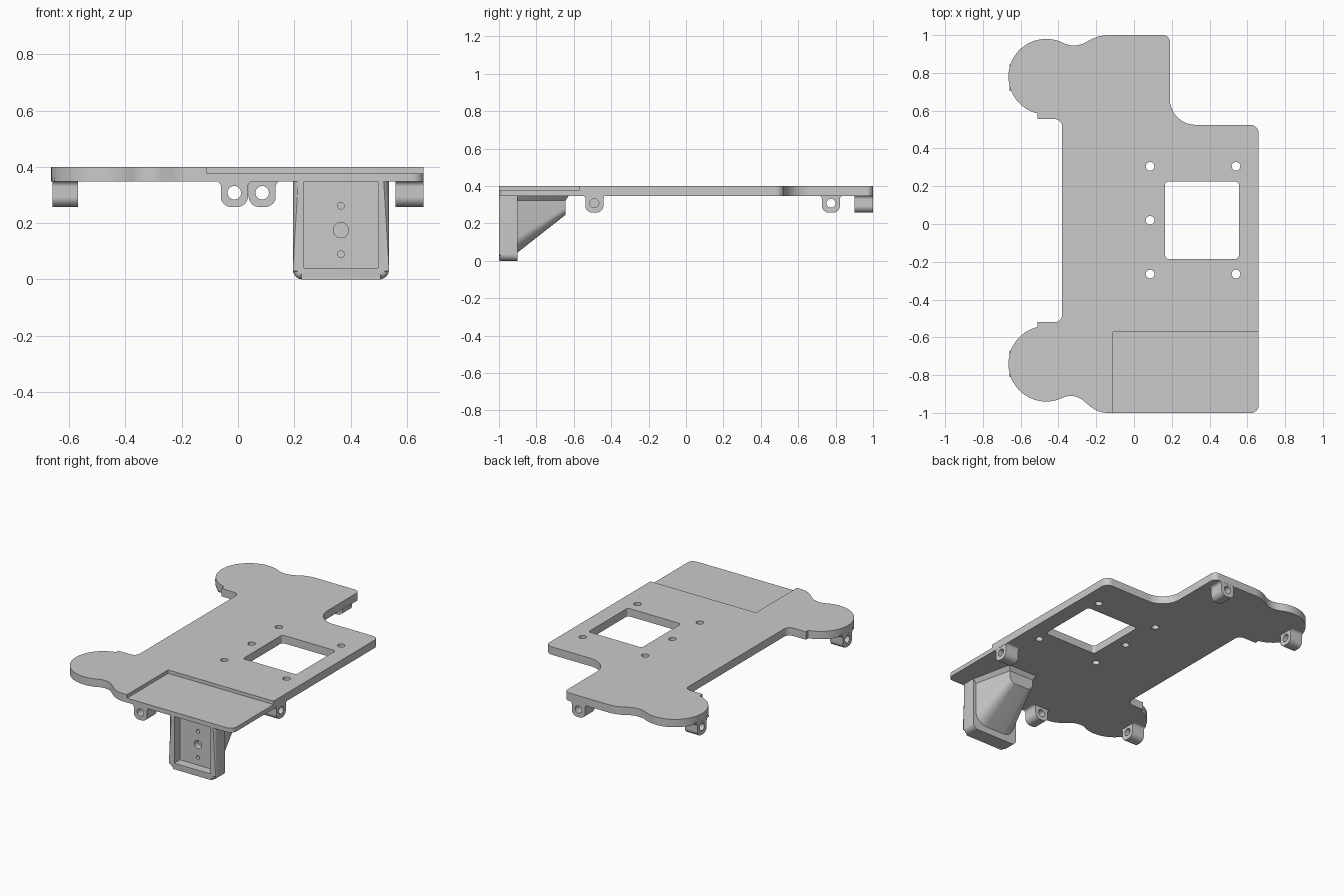
import bpy, bmesh, math
from mathutils import Vector

if "Cube" in bpy.data.objects:
    bpy.data.objects.remove(bpy.data.objects["Cube"], do_unlink=True)

grey = bpy.data.materials.new("plain_grey")
grey.use_nodes = True
COLOR = (0.59, 0.59, 0.59, 1)
grey.diffuse_color = COLOR
grey.node_tree.nodes["Principled BSDF"].inputs["Base Color"].default_value = COLOR

BOTTOM, TOP = 0.348, 0.4


def finish(name, bm):
    bmesh.ops.recalc_face_normals(bm, faces=bm.faces)
    mesh = bpy.data.meshes.new(name)
    bm.to_mesh(mesh)
    bm.free()
    mesh.materials.append(grey)
    obj = bpy.data.objects.new(name, mesh)
    bpy.context.collection.objects.link(obj)
    return obj


def rounded(points):
    """Outline whose corners (u, v, radius) become arcs."""
    out = []
    for i, (u, v, *r) in enumerate(points):
        p = Vector((u, v))
        if not r:
            out.append(p)
            continue
        a = (Vector(points[i - 1][:2]) - p).normalized()
        b = (Vector(points[(i + 1) % len(points)][:2]) - p).normalized()
        half = math.acos(max(-1, min(1, a.dot(b)))) / 2
        center = p + (a + b).normalized() * r[0] / math.sin(half)
        start = p + a * r[0] / math.tan(half) - center
        end = p + b * r[0] / math.tan(half) - center
        # Points along the chord pushed out to the radius
        out += [center + start.lerp(end, k / 8).normalized() * r[0] for k in range(9)]
    return out


def arc(cx, cy, r, a0, a1, n):
    angles = [math.radians(a0 + (a1 - a0) * k / n) for k in range(n + 1)]
    return [(cx + r * math.cos(a), cy + r * math.sin(a)) for a in angles]


def place(u, v, w, axis):
    return {"X": (w, u, v), "Y": (u, w, v), "Z": (u, v, w)}[axis]


def prism_mesh(outline, lo, hi, axis):
    bm = bmesh.new()
    ends = [[bm.verts.new(place(u, v, w, axis)) for u, v in outline] for w in (lo, hi)]
    for ring in ends:
        bm.faces.new(ring)
    for i in range(len(outline)):
        bm.faces.new((ends[0][i - 1], ends[0][i], ends[1][i], ends[1][i - 1]))
    return bm


def prism(name, outline, lo, hi, axis):
    return finish(name, prism_mesh(outline, lo, hi, axis))


def box_outline(u0, u1, v0, v1, r=None):
    corners = [(u0, v0), (u1, v0), (u1, v1), (u0, v1)]
    return rounded([c + (r,) for c in corners]) if r else corners


def cut(obj, cutters):
    bpy.context.view_layer.objects.active = obj
    for cutter in cutters:
        mod = obj.modifiers.new("cut", "BOOLEAN")
        mod.operation, mod.solver, mod.object = "DIFFERENCE", "EXACT", cutter
        bpy.ops.object.modifier_apply(modifier=mod.name)
        bpy.data.objects.remove(cutter, do_unlink=True)


def hole(u, v, r, lo, hi, axis):
    return prism("hole_cutter", arc(u, v, r, 0, 345, 23), lo, hi, axis)


def hull(name, points):
    bm = bmesh.new()
    for p in points:
        bm.verts.new(p)
    bmesh.ops.convex_hull(bm, input=bm.verts)
    loose = [v for v in bm.verts if not v.link_faces]
    bmesh.ops.delete(bm, geom=loose, context="VERTS")
    return finish(name, bm)


# Base plate with two round lobes on one side
outline = rounded(
    [(-0.38, -0.52, 0.04), (-0.51, -0.52)]
    + arc(-0.465, -0.74, 0.2, 103, 295, 40)
    + [(-0.32, -0.893, 0.1), (-0.19, -1, 0.15), (0.66, -1, 0.04),
       (0.66, 0.525, 0.045), (0.19, 0.525, 0.135), (0.19, 1, 0.035),
       (-0.19, 1, 0.2), (-0.31, 0.928, 0.13)]
    + arc(-0.465, 0.78, 0.2, 65, 257, 40)
    + [(-0.51, 0.555), (-0.38, 0.555, 0.04)])
plate = prism("base_plate", outline, BOTTOM, TOP, "Z")

# Window, shallow step and screw holes
screws = [(0.085, 0.305), (0.54, 0.305), (0.085, 0.02), (0.085, -0.265), (0.54, -0.265)]
cut(plate, [prism("window_cutter", box_outline(0.165, 0.555, -0.185, 0.225, 0.018), 0.3, 0.5, "Z"),
            prism("step_cutter", box_outline(-0.11, 0.8, -1.1, -0.572), 0.377, 0.5, "Z")]
    + [hole(x, y, 0.023, 0.3, 0.5, "Z") for x, y in screws])

# Hanging lugs with pin holes
half, flare = 0.048, 0.07


def lug(name, pos, lo, hi, axis, hole_from):
    profile = [(-flare, 0.36), (-flare, 0.35), (-half, 0.35, 0.02), (-half, 0.258, 0.036),
               (half, 0.258, 0.036), (half, 0.35, 0.02), (flare, 0.35), (flare, 0.36)]
    shape = [(u + pos, v) for u, v in rounded(profile)]
    obj = prism(name, shape, lo, hi, axis)
    cut(obj, [hole(pos, 0.308, 0.024, hole_from, hi + 0.1, axis)])


lug("front_lug", -0.013, -0.999, -0.9, "Y", -1.1)
lug("back_lug", 0.086, 0.9, 0.999, "Y", 0.8)
lug("front_lobe_lug", -0.74, -0.66, -0.568, "X", -0.8)
lug("back_lobe_lug", 0.775, -0.66, -0.568, "X", -0.8)
lug("left_edge_lug", -0.49, 0.56, 0.659, "X", 0.6)

# Tray-like bracket under the front edge
bm = prism_mesh(rounded([(0.195, 0.365), (0.195, 0, 0.035), (0.537, 0, 0.035), (0.537, 0.365)]),
                -1, -0.9, "Y")
rim = [e for e in bm.edges if all(v.co.y < -0.99 for v in e.verts)
       and sum(v.co.z for v in e.verts) / 2 < 0.35]
bmesh.ops.bevel(bm, geom=rim, offset=0.02, segments=4, profile=0.5, affect="EDGES")
bracket = finish("bracket", bm)
cx = 0.366
cut(bracket, [prism("pocket_cutter", box_outline(0.235, 0.498, 0.04, 0.348), -1.1, -0.94, "Y"),
              hole(cx, 0.175, 0.027, -1, -0.85, "Y"),
              hole(cx, 0.262, 0.012, -1, -0.85, "Y"),
              hole(cx, 0.09, 0.012, -1, -0.85, "Y")])

# Tapered gusset behind the bracket, flaring into the plate
points = []
for w, z, y, r in ((0.15, 0.045, -0.9, 0.08), (0.09, 0.245, -0.645, 0.04)):
    section = rounded([(cx - w, 0.36), (cx - w, z, r), (cx + w, z, r), (cx + w, 0.36)])
    points += [place(u, v, y, "Y") for u, v in section]
hull("gusset", points)
hull("gusset_flare", [(cx + side * (w + grow), y + (grow if y > -0.8 else 0), z)
                      for grow, z in ((0, 0.322), (0.022, 0.352))
                      for w, y in ((0.15, -0.9), (0.09, -0.645)) for side in (-1, 1)])

# Smooth rounded parts while keeping edges sharp
for obj in bpy.context.scene.objects:
    obj.select_set(obj.type == "MESH")
bpy.context.view_layer.objects.active = plate
bpy.ops.object.shade_smooth_by_angle(angle=math.radians(30))
